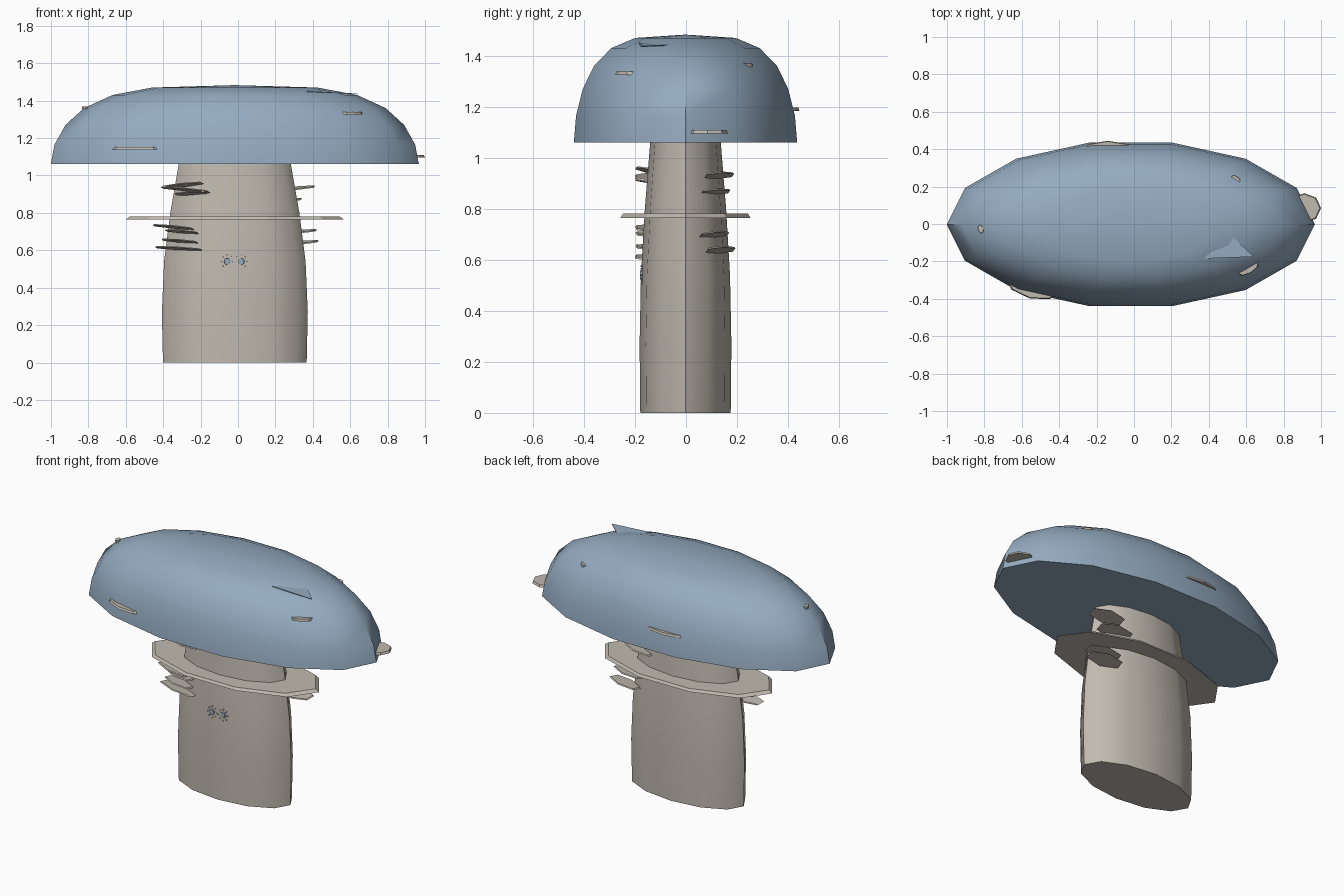
import bpy, bmesh, math
from mathutils import Matrix, Vector, Euler

if "Cube" in bpy.data.objects:
    bpy.data.objects.remove(bpy.data.objects["Cube"])

CX, CY = -0.017, -0.002  # shared axis of cap and stem


def material(name, rgb):
    m = bpy.data.materials.new(name)
    m.diffuse_color = (*rgb, 1)
    m.use_nodes = True
    m.node_tree.nodes["Principled BSDF"].inputs["Base Color"].default_value = m.diffuse_color
    return m


BLUE = material("dusty_blue", (0.30, 0.41, 0.53))
CREAM = material("warm_cream", (0.53, 0.49, 0.43))


def finish(name, bm, mat, smooth=None):
    bmesh.ops.recalc_face_normals(bm, faces=bm.faces)
    mesh = bpy.data.meshes.new(name)
    bm.to_mesh(mesh)
    bm.free()
    mesh.materials.append(mat)
    ob = bpy.data.objects.new(name, mesh)
    bpy.context.collection.objects.link(ob)
    if smooth:
        bpy.ops.object.select_all(action='DESELECT')
        ob.select_set(True)
        bpy.context.view_layer.objects.active = ob
        bpy.ops.object.shade_smooth_by_angle(angle=math.radians(smooth))
    return ob


def elliptic_lathe(name, profile, rx, ry, sides, mat, smooth=None):
    """Stack elliptical rings of (scale, z); a zero scale closes to a point."""
    bm = bmesh.new()
    rings = []
    for s, z in profile:
        if s == 0:
            rings.append([bm.verts.new((CX, CY, z))])
            continue
        angles = [2 * math.pi * i / sides for i in range(sides)]
        rings.append([bm.verts.new((CX + s * rx * math.cos(a),
                                    CY + s * ry * math.sin(a), z)) for a in angles])
    bm.faces.new(rings[0][::-1])
    for low, high in zip(rings, rings[1:]):
        for i in range(sides):
            j = (i + 1) % sides
            if len(high) == 1:
                bm.faces.new((low[i], low[j], high[0]))
            else:
                bm.faces.new((low[i], low[j], high[j], high[i]))
    if len(rings[-1]) > 1:
        bm.faces.new(rings[-1])
    return finish(name, bm, mat, smooth)


def plate(name, loc, rx, ry, thick, mat, rot=(0, 0, 0), sides=8):
    """Thin elliptical disc, flat faced."""
    bm = bmesh.new()
    bmesh.ops.create_cone(bm, cap_ends=True, segments=sides,
                          radius1=1, radius2=0.93, depth=1)
    turn = Euler([math.radians(a) for a in rot]).to_matrix().to_4x4()
    bm.transform(Matrix.Translation(loc) @ turn @ Matrix.Diagonal((rx, ry, thick, 1)))
    return finish(name, bm, mat)


# Cap, stem and skirt ring
elliptic_lathe("cap", [(1, 1.06), (0.98, 1.165), (0.92, 1.27), (0.82, 1.36),
                       (0.665, 1.43), (0.45, 1.47), (0, 1.483)],
               0.984, 0.449, 14, BLUE, 40)
elliptic_lathe("stem", [(0.985, 0), (1, 0.27), (0.97, 0.54), (0.885, 0.8), (0.76, 1.08)],
               0.39, 0.18, 12, CREAM, 40)
elliptic_lathe("skirt_ring", [(1, 0.765), (0.96, 0.781)], 0.583, 0.268, 10, CREAM)

# Cap spots: level discs set into the cap, peeking out
spots = [((-0.54, -0.325, 1.146), 0.15, 0.075, -14),
         ((0.61, -0.235, 1.332), 0.065, 0.03, 30),
         ((0.91, 0.085, 1.102), 0.09, 0.08, 0),
         ((-0.14, 0.385, 1.19), 0.15, 0.06, 0),
         ((0.545, 0.24, 1.363), 0.03, 0.015, -35),
         ((-0.82, -0.027, 1.362), 0.015, 0.024, 15)]
for i, (loc, rx, ry, yaw) in enumerate(spots):
    plate(f"cap_spot_{i}", loc, rx, ry, 0.014, CREAM, (0, 0, yaw))

# Loose flap on top of the cap
bm = bmesh.new()
tri = [(0.37, -0.185), (0.64, -0.175), (0.52, -0.06)]
low = [bm.verts.new((x, y, 1.446 - 0.05 * (x - 0.4))) for x, y in tri]
face = bm.faces.new(low)
top = bmesh.ops.extrude_face_region(bm, geom=[face])
for v in top["geom"]:
    if isinstance(v, bmesh.types.BMVert):
        v.co.z += 0.004
finish("cap_flap", bm, BLUE)

# Shelf blades: two tiers on the front left of the stem
blades = [(-0.345, 0.725, 0.125, 5), (-0.30, 0.70, 0.10, 4),
          (-0.31, 0.65, 0.11, 4), (-0.315, 0.61, 0.145, 3),
          (-0.295, 0.95, 0.125, -6), (-0.28, 0.925, 0.15, 5),
          (-0.25, 0.905, 0.10, -3)]
for i, (x, z, length, pitch) in enumerate(blades):
    plate(f"shelf_left_{i}", (x, -0.145, z), length, 0.055, 0.006, CREAM,
          (-8, pitch, -12), 6)
# Matching shelves on the back right
for i, (x, y, z, pitch) in enumerate([(0.31, 0.13, 0.932, -5), (0.24, 0.115, 0.867, -4),
                                      (0.32, 0.11, 0.70, -4), (0.33, 0.135, 0.64, -5)]):
    plate(f"shelf_right_{i}", (x, y, z), 0.115, 0.06, 0.006, CREAM,
          (8, pitch, -12), 6)

# Tiny face on the front: eyes ringed with beads and a dot between
for side in (-1, 1):
    ex = -0.02 + side * 0.038
    plate("eye", (ex, -0.175, 0.54), 0.017, 0.019, 0.009, BLUE, (90, 0, 0), 8)
    for k in range(8):
        a = 2 * math.pi * k / 8
        plate("eye_bead", (ex + 0.03 * math.cos(a), -0.174, 0.54 + 0.035 * math.sin(a)),
              0.004, 0.004, 0.008, CREAM, (90, 0, 0), 5)
plate("nose_dot", (-0.02, -0.175, 0.535), 0.005, 0.004, 0.009, BLUE, (90, 0, 0), 6)
